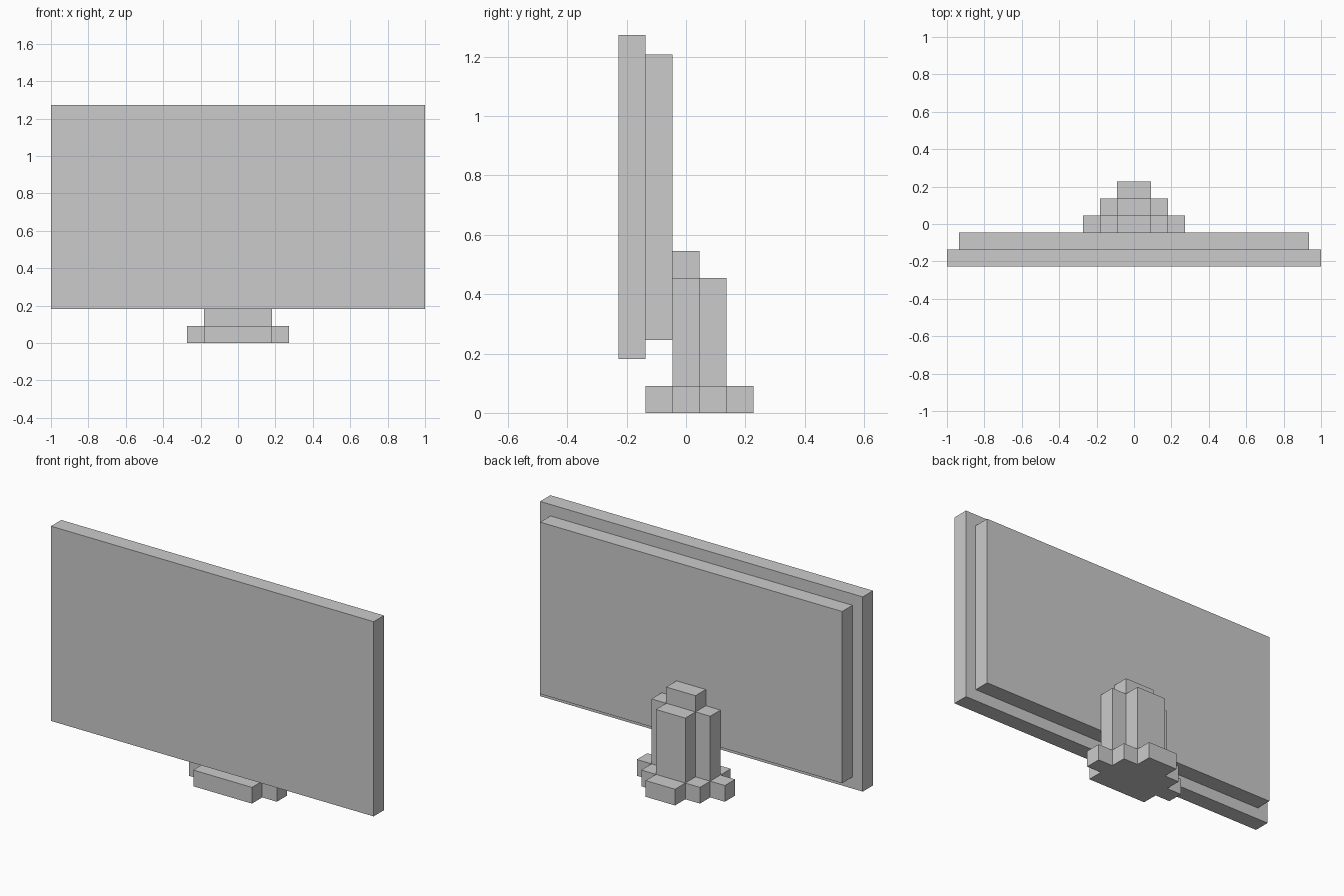
import bpy, bmesh

if "Cube" in bpy.data.objects:
    bpy.data.objects.remove(bpy.data.objects["Cube"])

U = 1 / 11  # grid step every part is built on


def finish(name, bm):
    bmesh.ops.recalc_face_normals(bm, faces=bm.faces[:])
    mesh = bpy.data.meshes.new(name)
    bm.to_mesh(mesh)
    bm.free()
    obj = bpy.data.objects.new(name, mesh)
    bpy.context.collection.objects.link(obj)
    return obj


def stepped_prism(name, y0, half_widths, z0, z1):
    """Extrude a mirrored, stepped plan: one half width per grid row along y."""
    right = []
    for i, w in enumerate(half_widths):
        right += [(w, y0 + i), (w, y0 + i + 1)]
    outline = right + [(-x, y) for x, y in reversed(right)]
    bm = bmesh.new()
    face = bm.faces.new([bm.verts.new((x * U, y * U, z0 * U)) for x, y in outline])
    ext = bmesh.ops.extrude_face_region(bm, geom=[face], use_keep_orig=True)
    top = [v for v in ext["geom"] if isinstance(v, bmesh.types.BMVert)]
    bmesh.ops.translate(bm, verts=top, vec=(0, 0, (z1 - z0) * U))
    return finish(name, bm)


# Display: slab whose back face is inset and extruded into the rear housing
bm = bmesh.new()
bmesh.ops.create_cube(bm, size=1)
bmesh.ops.scale(bm, verts=bm.verts[:], vec=(22 * U, U, 12 * U))
bmesh.ops.translate(bm, verts=bm.verts[:], vec=(0, -2 * U, 8 * U))
bm.normal_update()
back = max(bm.faces, key=lambda f: f.calc_center_median().y)
bmesh.ops.inset_region(bm, faces=[back], thickness=U)
ext = bmesh.ops.extrude_discrete_faces(bm, faces=[back])
bmesh.ops.translate(bm, verts=ext["faces"][0].verts[:], vec=(0, U, 0))
finish("display", bm)

# Stand: stepped foot, column and the raised block on top of the column
stepped_prism("stand_foot", -1.5, [2, 3, 2, 1], 0, 1)
stepped_prism("stand_column", -0.5, [2, 1], 1, 5)
stepped_prism("stand_column_top", -0.5, [1], 5, 6)
